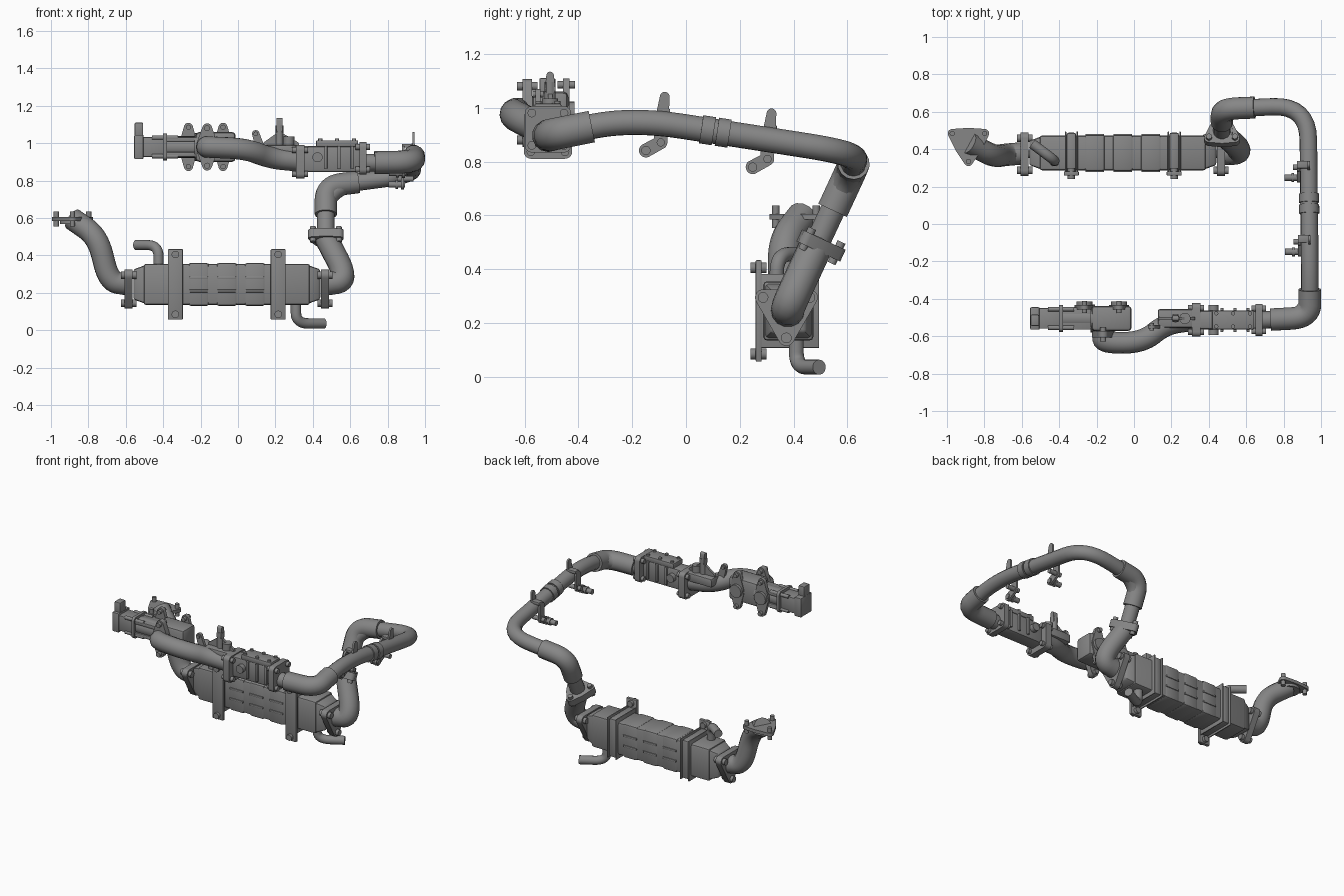
import bpy, bmesh
from math import cos, sin, pi, radians
from mathutils import Vector

cube = bpy.data.objects.get("Cube")
if cube:
    bpy.data.objects.remove(cube, do_unlink=True)

steel = bpy.data.materials.new("steel grey")
steel.use_nodes = True
steel.diffuse_color = Vector.Fill(3, .24).to_4d()
steel.node_tree.nodes["Principled BSDF"].inputs["Base Color"].default_value = steel.diffuse_color

SIDES = (("right", -1), ("left", 1))


def at(base, x=0, y=0, z=0):
    return base + Vector((x, y, z))


def finish(ob):
    ob.data.materials.clear()
    ob.data.materials.append(steel)
    bpy.ops.object.select_all(action='DESELECT')
    ob.select_set(True)
    bpy.context.view_layer.objects.active = ob
    bpy.ops.object.shade_smooth_by_angle(angle=radians(35))


def hull(name, points, centre, bevel=0, rotation=(0, 0, 0)):
    """Convex solid round a cloud of points."""
    bm = bmesh.new()
    for point in points:
        bm.verts.new(point)
    bmesh.ops.convex_hull(bm, input=bm.verts[:])
    bmesh.ops.dissolve_limit(bm, angle_limit=.01, verts=bm.verts[:], edges=bm.edges[:])
    if bevel:
        bmesh.ops.bevel(bm, geom=bm.edges[:], offset=bevel, segments=2, affect='EDGES', profile=.5)
    bmesh.ops.recalc_face_normals(bm, faces=bm.faces[:])
    mesh = bpy.data.meshes.new(name)
    bm.to_mesh(mesh)
    bm.free()
    ob = bpy.data.objects.new(name, mesh)
    ob.location, ob.rotation_euler = centre, rotation
    bpy.context.collection.objects.link(ob)
    finish(ob)


def box(name, centre, size, bevel=.006):
    x, y, z = Vector(size) / 2
    hull(name, [(a, b, c) for a in (-x, x) for b in (-y, y) for c in (-z, z)], centre, bevel)


def plate(name, axis, centre, lobes, thick, rotation=(0, 0, 0), sides=20):
    """Flat plate whose outline wraps round circles (u, v, radius)."""
    points = []
    for u, v, radius in lobes:
        for i in range(sides):
            angle = 2 * pi * i / sides
            a, b = u + radius * cos(angle), v + radius * sin(angle)
            for d in (-thick / 2, thick / 2):
                points.append({'x': (d, a, b), 'y': (a, d, b), 'z': (a, b, d)}[axis])
    hull(name, points, centre, rotation=rotation)


def rod(name, axis, centre, radius, length):
    plate(name, axis, centre, [(0, 0, radius)], length)


def flange(name, axis, centre, count, reach, hub, thick, bolt=.016, stick=.02, rotation=(0, 0, 0)):
    """Lobed flange with a bolt through each evenly spaced lobe."""
    start = pi / 4 if count == 4 else -pi / 2
    angles = [start + 2 * pi * i / count for i in range(count)]
    spots = [(reach * cos(a), reach * sin(a)) for a in angles]
    plate(name, axis, centre, [(u, v, bolt + .01) for u, v in spots] + [(0, 0, hub)], thick, rotation)
    for u, v in spots:
        plate(name + "_bolt", axis, centre, [(u, v, bolt)], thick + 2 * stick, rotation, sides=12)


def pipe(name, corners, radius, bend=.1):
    """Round pipe through corner points, each corner eased into a bend."""
    corners = [Vector(c) for c in corners]
    path = [corners[0]]
    for before, corner, after in zip(corners, corners[1:], corners[2:]):
        p, q = (corner + (end - corner).normalized() * min(bend, (end - corner).length * .48)
                for end in (before, after))
        path += [p.lerp(corner, i / 8).lerp(corner.lerp(q, i / 8), i / 8) for i in range(9)]
    path.append(corners[-1])
    curve = bpy.data.curves.new(name, 'CURVE')
    curve.dimensions = '3D'
    curve.bevel_depth, curve.bevel_resolution = radius, 5
    curve.use_fill_caps = True
    spline = curve.splines.new('POLY')
    spline.points.add(len(path) - 1)
    for point, position in zip(spline.points, path):
        point.co = position.to_4d()
    ob = bpy.data.objects.new(name, curve)
    bpy.context.collection.objects.link(ob)
    bpy.ops.object.select_all(action='DESELECT')
    ob.select_set(True)
    bpy.context.view_layer.objects.active = ob
    bpy.ops.object.convert(target='MESH')
    finish(bpy.context.object)


# Cooler body with pressed ribs
cooler = Vector((-.06, .38, .245))
box("cooler_body", cooler, (.89, .186, .22), .014)
for step in (-1, 0, 1):
    middle = at(cooler, step * .15)
    box("body_rib", middle, (.11, .194, .23), .014)
    for side, sign in SIDES:
        box("pressed_rib", at(middle, z=sign * .035), (.1, .204, .014), .003)

# Tapered end tanks, triangular flanges and mounting straps
for side, sign in SIDES:
    rims = [(sign * .43, .09, .105), (sign * .5, .065, .08)]
    hull(side + "_end_tank", [(x, a * y, b * z) for x, y, z in rims for a in (-1, 1) for b in (-1, 1)],
         cooler, .012)
    flange(side + "_flange", 'x', at(cooler, sign * .525, -.007), 3, .1, .08, .042, .02)
    strap = at(cooler, sign * .275)
    box(side + "_strap", strap, (.05, .216, .26), .01)
    for edge in (-1, 1):
        box(side + "_strap_lip", at(strap, edge * .031), (.008, .23, .275), .003)
        rod(side + "_mount_bolt", 'y', at(strap, y=-.11, z=edge * .16), .02, .06)
    box(side + "_mount_plate", at(strap, y=-.11), (.08, .022, .377), .004)

# Outlet pipe and its top flange
outlet = Vector((-.885, .434, .595))
pipe("outlet_pipe", [(-.59, .378, .245), (-.69, .37, .26), (-.75, .36, .5), outlet], .06)
rod("outlet_collar", 'z', at(outlet, z=-.015), .068, .025)
flange("outlet_flange", 'z', outlet, 3, .1, .08, .022, .014, .03)

# Coolant stubs
pipe("upper_coolant_stub", [(-.425, .335, .33), (-.425, .34, .455), (-.545, .43, .456)], .027, .08)
pipe("lower_coolant_stub", [(.31, .41, .15), (.31, .41, .036), (.46, .495, .036)], .028, .08)

# Corner points of the long pipe run
joint = Vector((.47, .487, .495))
rear_low = Vector((.47, .615, .77))
rear_top = Vector((.93, .635, .83))
front_top = Vector((.94, -.2, .96))
front_low = Vector((.94, -.5, .9))
inlet = Vector((.66, -.515, .895))

# Cooler elbow, tilted joint flange, crossover pipe and its sleeves
pipe("cooler_elbow", [(.46, .378, .245), (.59, .38, .265), joint], .063, .14)
flange("joint_flange", 'z', joint, 3, .08, .073, .048, rotation=(radians(25), 0, pi))
pipe("crossover_pipe", [joint, rear_low, rear_top, front_top, front_low, inlet], .047, .19)
pipe("riser_sleeve", [joint.lerp(rear_low, .45), rear_low, rear_low.lerp(rear_top, .38)], .06, .17)
pipe("front_bend_sleeve", [front_top.lerp(front_low, .5), front_low, front_low.lerp(inlet, .75)], .061, .15)
for t in (.335, .405):
    pipe("pipe_band", [front_top.lerp(rear_top, t + d) for d in (-.028, .028)], .054)

# Hanger brackets on the crossover pipe
for t in (.145, .62):
    hub = front_top.lerp(rear_top, t)
    plate("hanger_tab", 'x', hub, [(0, .1, .018), (-.01, .02, .025)], .012)
    arm = at(hub, -.055, -.015, -.07)
    plate("hanger_arm", 'x', arm, [(0, .09, .025), (0, 0, .025)], .014)
    plate("hanger_foot", 'x', arm, [(0, 0, .025), (-.055, -.03, .026)], .016)
    bush = at(arm, -.03, -.055, -.03)
    rod("hanger_bush", 'x', bush, .017, .09)
    rod("hanger_bush_collar", 'x', bush, .024, .015)
    rod("hanger_bolt", 'x', at(arm, .015), .015, .09)
    box("hanger_saddle", at(hub, -.03, z=.045), (.065, .04, .02), .004)

# Actuator, motor and mixer body
motor = Vector((-.3, -.505, .98))
box("actuator_end_cap", at(motor, -.23), (.05, .12, .13))
box("actuator_connector", at(motor, -.23, -.01, .09), (.045, .06, .08))
box("actuator_gearbox", at(motor, -.15), (.13, .11, .105))
flange("actuator_ring", 'x', at(motor, -.09), 4, .07, .06, .02, .012, .06)
rod("actuator_motor", 'x', motor, .058, .2)
for side, sign in SIDES:
    box("motor_rail", at(motor, z=sign * .04), (.18, .12, .024), .004)
rod("mixer_collar", 'x', at(motor, .08), .075, .025)
mixer = at(motor, .18)
box("mixer_body", mixer, (.215, .135, .16), .02)

# Rear ports with studded flanges
for x in (.035, .22):
    port = at(motor, x, .06)
    flange("rear_port_flange", 'y', port, 2, .105, .053, .024, .014)
    rod("rear_port", 'y', port, .043, .06)

# Front port and swept feed pipe
port = Vector((-.165, -.59, .98))
valve = Vector((.5, -.513, .905))
flange("front_port_flange", 'y', port, 2, .1, .06, .035)
pipe("feed_pipe", [port, at(port, y=-.045), at(port, .21, -.045, -.01), at(valve, -.33, -.02, .015),
                   at(valve, -.17)], .058)

# Linkage between feed pipe and valve
post = Vector((.222, -.505, .96))
box("linkage_base", post, (.19, .1, .06), .012)
rod("linkage_post", 'z', at(post, z=.06), .021, .15)
plate("linkage_post_top", 'x', at(post, z=.11), [(0, .05, .014), (0, 0, .02)], .033)
rod("linkage_boss", 'z', at(post, .05, z=.03), .03, .09)
plate("linkage_web", 'y', at(post, z=.03), [(-.07, 0, .02), (0, .05, .02), (.085, 0, .02)], .017)
eye = Vector((.095, -.55, 1.05))
plate("lift_eye", 'y', eye, [(0, 0, .02), (.025, -.08, .025)], .02)
rod("lift_eye_boss", 'y', eye, .012, .04)

# Valve body, end flanges, cover and side ribs
flange("valve_rear_flange", 'x', at(valve, -.168, z=-.005), 4, .09, .07, .045)
flange("valve_front_flange", 'x', at(valve, .168, z=.015), 4, .085, .07, .038)
box("valve_body", at(valve, z=.01), (.31, .1, .14), .015)
lid = at(valve, .03, z=.093)
box("valve_cover", lid, (.225, .1, .035))
for step in (-1, 0, 1):
    box("valve_rib", at(valve, .04 + step * .07, z=.02), (.016, .128, .12), .003)
    for side, sign in SIDES:
        rod("cover_screw", 'z', at(lid, step * .09, sign * .035, .015), .011, .025)
rod("valve_shaft", 'y', at(valve, -.075, z=.02), .027, .16)
